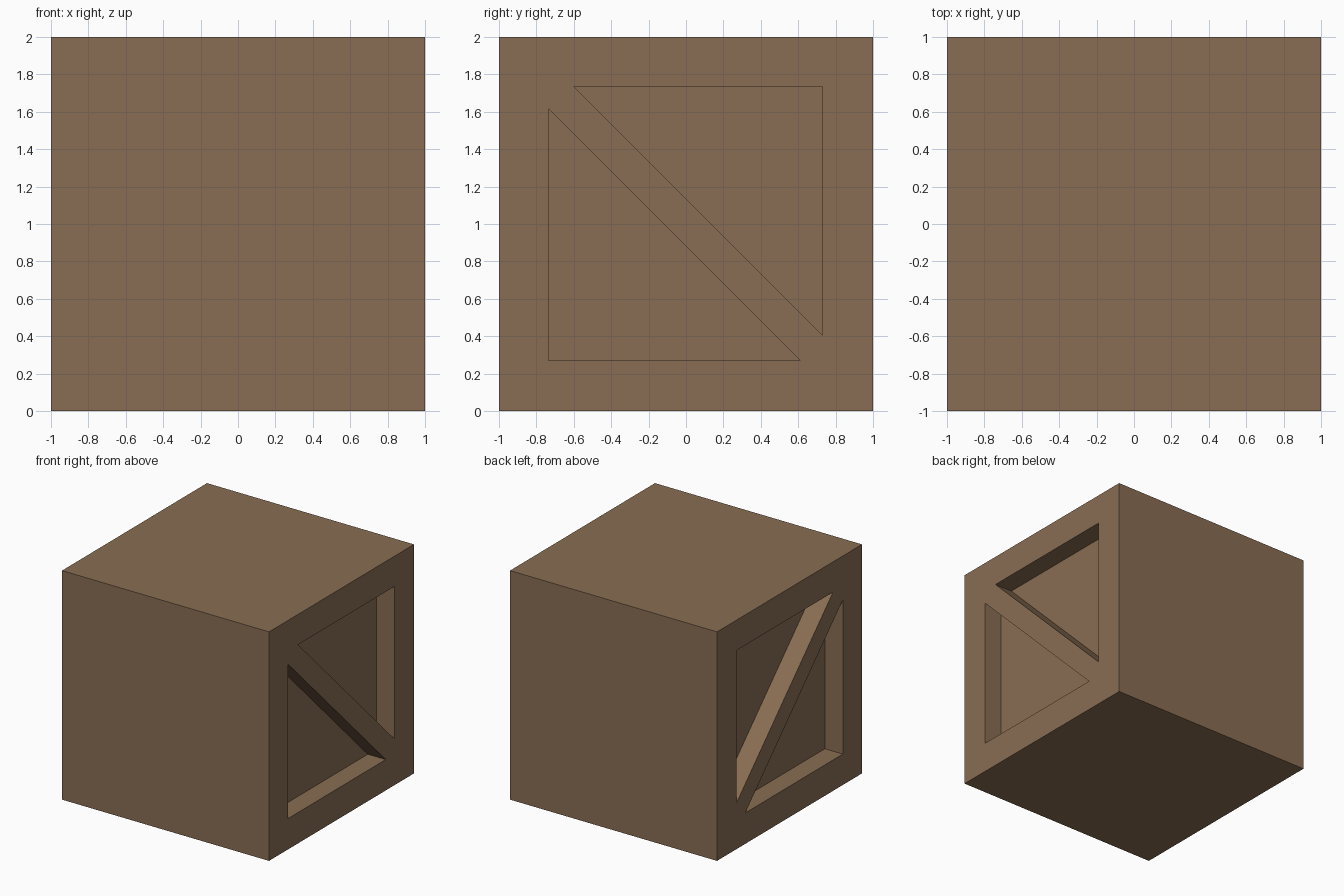
import bpy, bmesh

if "Cube" in bpy.data.objects:
    bpy.data.objects.remove(bpy.data.objects["Cube"])

DEPTH = 0.173   # how far the side panels are sunk

wood = bpy.data.materials.new("brown wood")
wood.diffuse_color = (0.25, 0.154, 0.087, 1)
wood.use_nodes = True
wood.node_tree.nodes["Principled BSDF"].inputs["Base Color"].default_value = wood.diffuse_color


def add_object(name, bm):
    bmesh.ops.recalc_face_normals(bm, faces=bm.faces)
    mesh = bpy.data.meshes.new(name)
    bm.to_mesh(mesh)
    bm.free()
    mesh.materials.append(wood)
    ob = bpy.data.objects.new(name, mesh)
    bpy.context.collection.objects.link(ob)
    return ob


# crate body
bm = bmesh.new()
bmesh.ops.create_cube(bm, size=2)
bmesh.ops.translate(bm, verts=bm.verts, vec=(0, 0, 1))
crate = add_object("crate", bm)

# triangular recesses (y, z) on either side of the diagonal brace
upper = [(-0.60, 1.735), (0.73, 1.735), (0.73, 0.405)]
lower = [(-0.735, 1.615), (-0.735, 0.27), (0.61, 0.27)]

# cut both triangles into the right and left sides
bm = bmesh.new()
for side in (1, -1):
    for tri in (upper, lower):
        face = bm.faces.new([bm.verts.new((side * (1 - DEPTH), y, z)) for y, z in tri])
        ext = bmesh.ops.extrude_face_region(bm, geom=[face], use_keep_orig=True)
        moved = [g for g in ext["geom"] if isinstance(g, bmesh.types.BMVert)]
        bmesh.ops.translate(bm, verts=moved, vec=(side * (DEPTH + 0.1), 0, 0))
cutter = add_object("recess_cutter", bm)
cutter.hide_render = True

mod = crate.modifiers.new("recesses", "BOOLEAN")
mod.operation = "DIFFERENCE"
mod.solver = "EXACT"
mod.object = cutter
bpy.context.view_layer.objects.active = crate
bpy.ops.object.modifier_apply(modifier=mod.name)
bpy.data.objects.remove(cutter)
